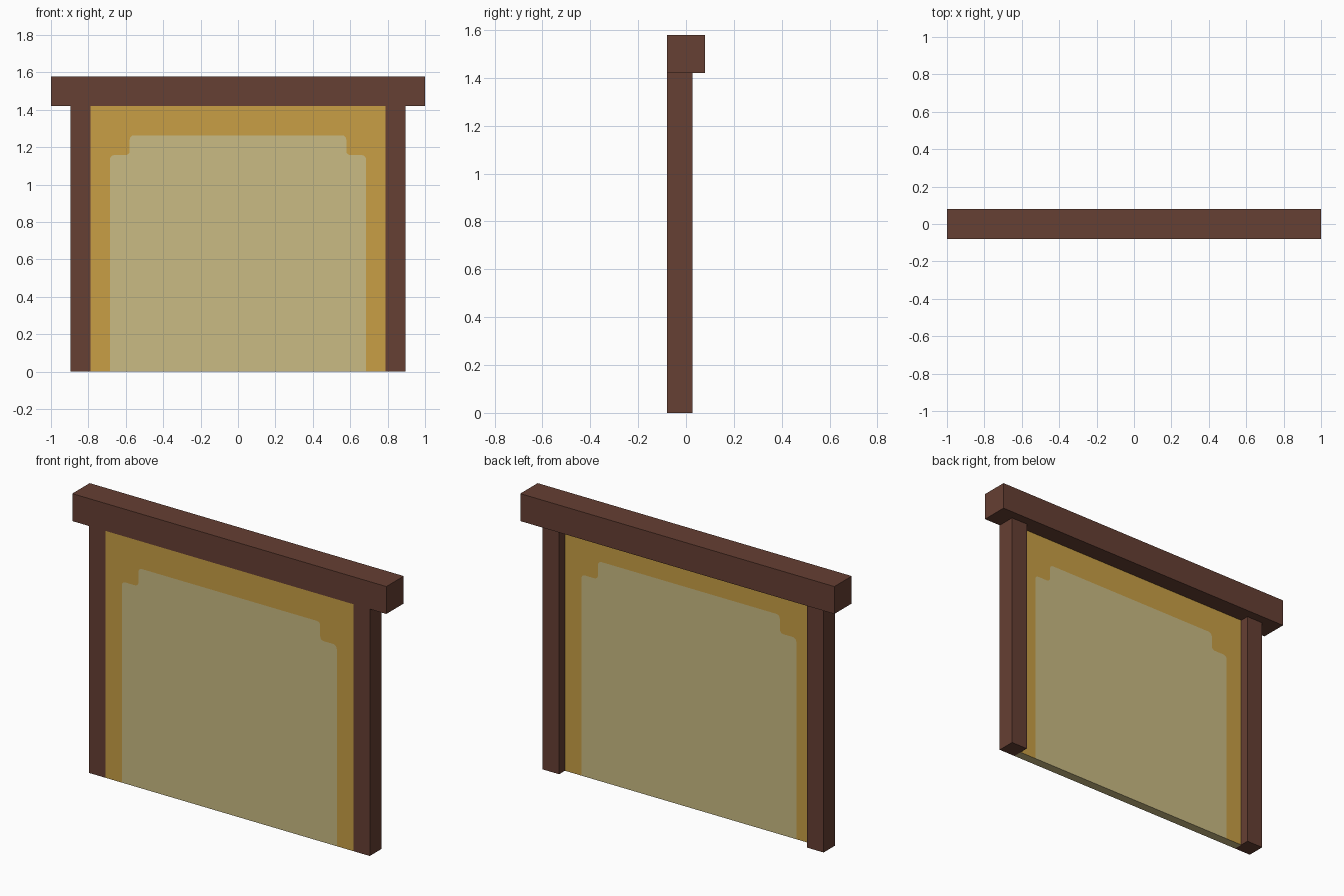
import bpy, bmesh, math

if "Cube" in bpy.data.objects:
    bpy.data.objects.remove(bpy.data.objects["Cube"])

U = 2 / 38  # the model sits on a regular grid of 38 units across


def material(name, rgb):
    m = bpy.data.materials.new(name)
    m.diffuse_color = (*rgb, 1)
    m.use_nodes = True
    m.node_tree.nodes["Principled BSDF"].inputs["Base Color"].default_value = m.diffuse_color
    return m


wood = material("dark brown wood", (0.133, 0.050, 0.033))
gold = material("gold border", (0.578, 0.347, 0.060))
paper = material("pale straw", (0.591, 0.497, 0.227))


def finish(name, bm, mats):
    bmesh.ops.recalc_face_normals(bm, faces=bm.faces)
    me = bpy.data.meshes.new(name)
    bm.to_mesh(me)
    bm.free()
    for m in mats:
        me.materials.append(m)
    ob = bpy.data.objects.new(name, me)
    bpy.context.collection.objects.link(ob)
    return ob


def box(name, lo, hi):
    bm = bmesh.new()
    bmesh.ops.create_cube(bm, size=1)
    for v in bm.verts:
        v.co = [U * (l if c < 0 else h) for c, l, h in zip(v.co, lo, hi)]
    return finish(name, bm, [wood])


# Top beam and the two posts
box("top_beam", (-19, -1.5, 27), (19, 1.5, 30))
for side, x in (("left", -17), ("right", 15)):
    box(side + "_post", (x, -1.5, 0), (x + 2, 0.5, 27))


# Stepped outline of the pale field with small rounded corners (right half, bottom to top)
def arc(cx, cz, r, a0, a1, n=4):
    return [(cx + r * math.cos(math.radians(a0 + (a1 - a0) * i / n)),
             cz + r * math.sin(math.radians(a0 + (a1 - a0) * i / n))) for i in range(n + 1)]


R = 0.42
half = [(13, 0)]
half += arc(13 - R, 22 - R, R, 0, 90)
half += arc(11 + R, 22 + R, R, 270, 180)
half += arc(11 - R, 24 - R, R, 0, 90)
outline = half + [(-x, z) for x, z in reversed(half)]
outer = [(-15, 0), (-15, 27), (15, 27), (15, 0)]

# Panel: pale field and gold border share one flush slab
bm = bmesh.new()
rings = []
for y in (-1.5, -0.5):
    inner = [bm.verts.new((x * U, y * U, z * U)) for x, z in outline]
    rim = [bm.verts.new((x * U, y * U, z * U)) for x, z in outer]
    bm.faces.new(inner).material_index = 1
    bm.faces.new(inner + rim)
    rings.append((inner, rim))
(fi, fr), (bi, br) = rings
for k in range(3):  # sides and top
    bm.faces.new((fr[k], fr[k + 1], br[k + 1], br[k]))
for f, b in (((fr[0], fi[-1]), (br[0], bi[-1])),
             ((fi[-1], fi[0]), (bi[-1], bi[0])),
             ((fi[0], fr[3]), (bi[0], br[3]))):  # pale bottom edge
    bm.faces.new((f[0], f[1], b[1], b[0])).material_index = 1
finish("screen_panel", bm, [gold, paper])
